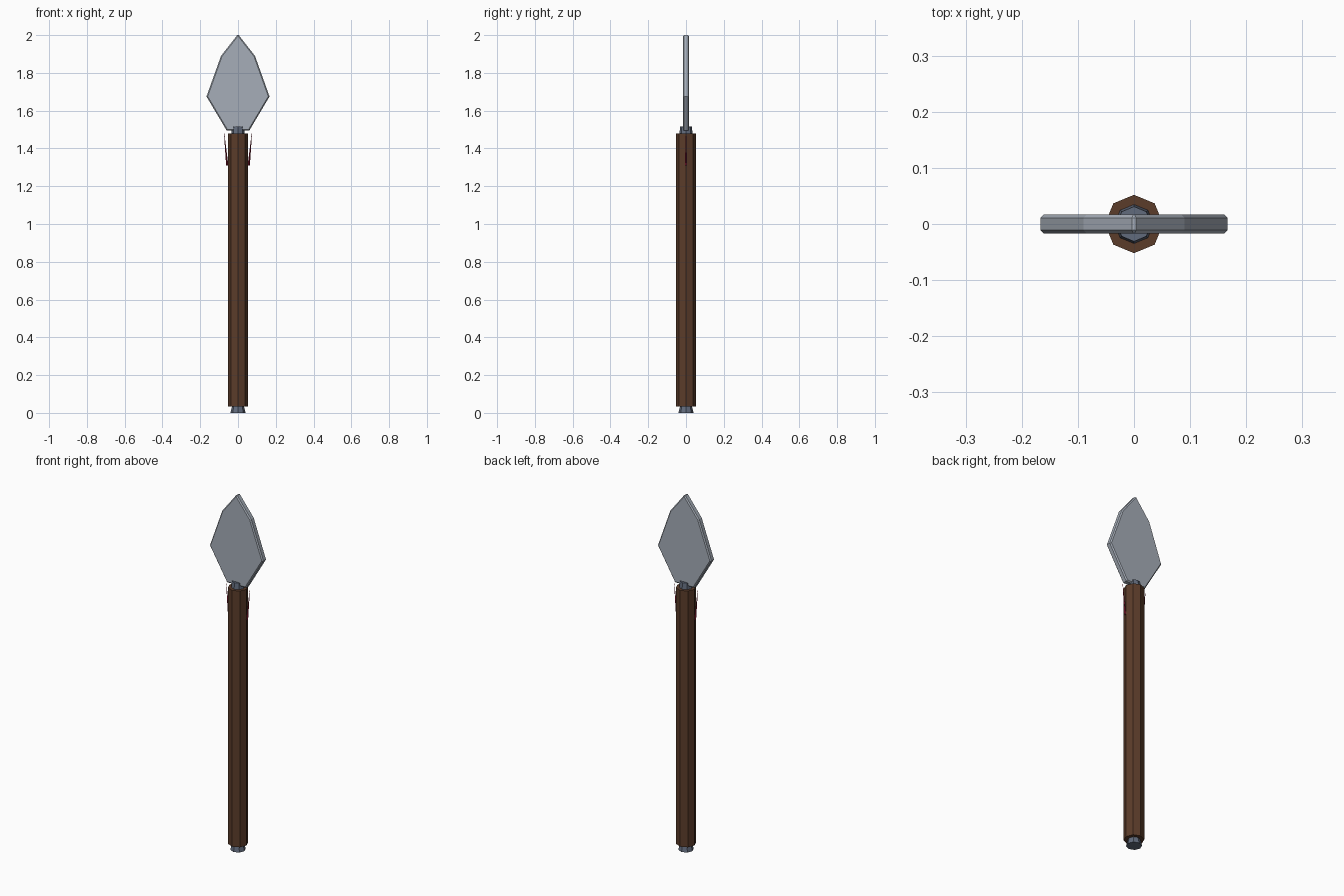
import bpy, bmesh, math
from mathutils import Vector

cube = bpy.data.objects.get("Cube")
if cube:
    bpy.data.objects.remove(cube, do_unlink=True)


def material(name, rgb):
    m = bpy.data.materials.new(name)
    m.use_nodes = True
    m.diffuse_color = (*rgb, 1)
    m.node_tree.nodes["Principled BSDF"].inputs["Base Color"].default_value = (*rgb, 1)
    return m


wood = material("dark_wood", (0.105, 0.045, 0.023))
steel = material("pale_steel", (0.38, 0.42, 0.48))
iron = material("blue_iron", (0.12, 0.145, 0.20))
red = material("deep_red", (0.24, 0.01, 0.03))


def finish(name, bm, mat):
    bmesh.ops.recalc_face_normals(bm, faces=bm.faces)
    mesh = bpy.data.meshes.new(name)
    bm.to_mesh(mesh)
    bm.free()
    mesh.materials.append(mat)
    obj = bpy.data.objects.new(name, mesh)
    bpy.context.collection.objects.link(obj)
    return obj


def tapered(name, start, end, r1, r2, sides, mat):
    """Flat-sided column or spike running from start to end."""
    start, end = Vector(start), Vector(end)
    axis = end - start
    bm = bmesh.new()
    bmesh.ops.create_cone(bm, cap_ends=True, segments=sides,
                          radius1=r1, radius2=r2, depth=axis.length)
    turn = Vector((0, 0, 1)).rotation_difference(axis)
    for v in bm.verts:
        v.co = turn @ v.co + (start + end) / 2
    return finish(name, bm, mat)


# Handle, foot cap and the socket that holds the blade
tapered("shaft", (0, 0, 0.035), (0, 0, 1.48), 0.052, 0.052, 8, wood)
tapered("foot_cap", (0, 0, 0), (0, 0, 0.05), 0.04, 0.028, 8, iron)
tapered("blade_socket", (0, 0, 1.46), (0, 0, 1.515), 0.037, 0.031, 8, iron)

# Leaf-shaped blade with a narrow chamfer around both faces
half = [(0.06, 1.495), (0.167, 1.675), (0.09, 1.89), (0.004, 2.0)]
outline = half + [(-x, z) for x, z in reversed(half)]
bm = bmesh.new()
face = bm.faces.new([bm.verts.new((x, -0.017, z)) for x, z in outline])
out = bmesh.ops.extrude_face_region(bm, geom=[face])
for v in out["geom"]:
    if isinstance(v, bmesh.types.BMVert):
        v.co.y = 0.017
rims = [e for e in bm.edges if abs(e.verts[0].co.y - e.verts[1].co.y) < 0.001]
bmesh.ops.bevel(bm, geom=rims, offset=0.006, segments=1, affect='EDGES')
finish("blade", bm, steel)

# Slim barbs splaying up beside the socket
for side, label in ((1, "left"), (-1, "right")):
    tapered(label + "_barb", (side * 0.057, 0, 1.31), (side * 0.073, 0, 1.478),
            0.006, 0.001, 4, red)
